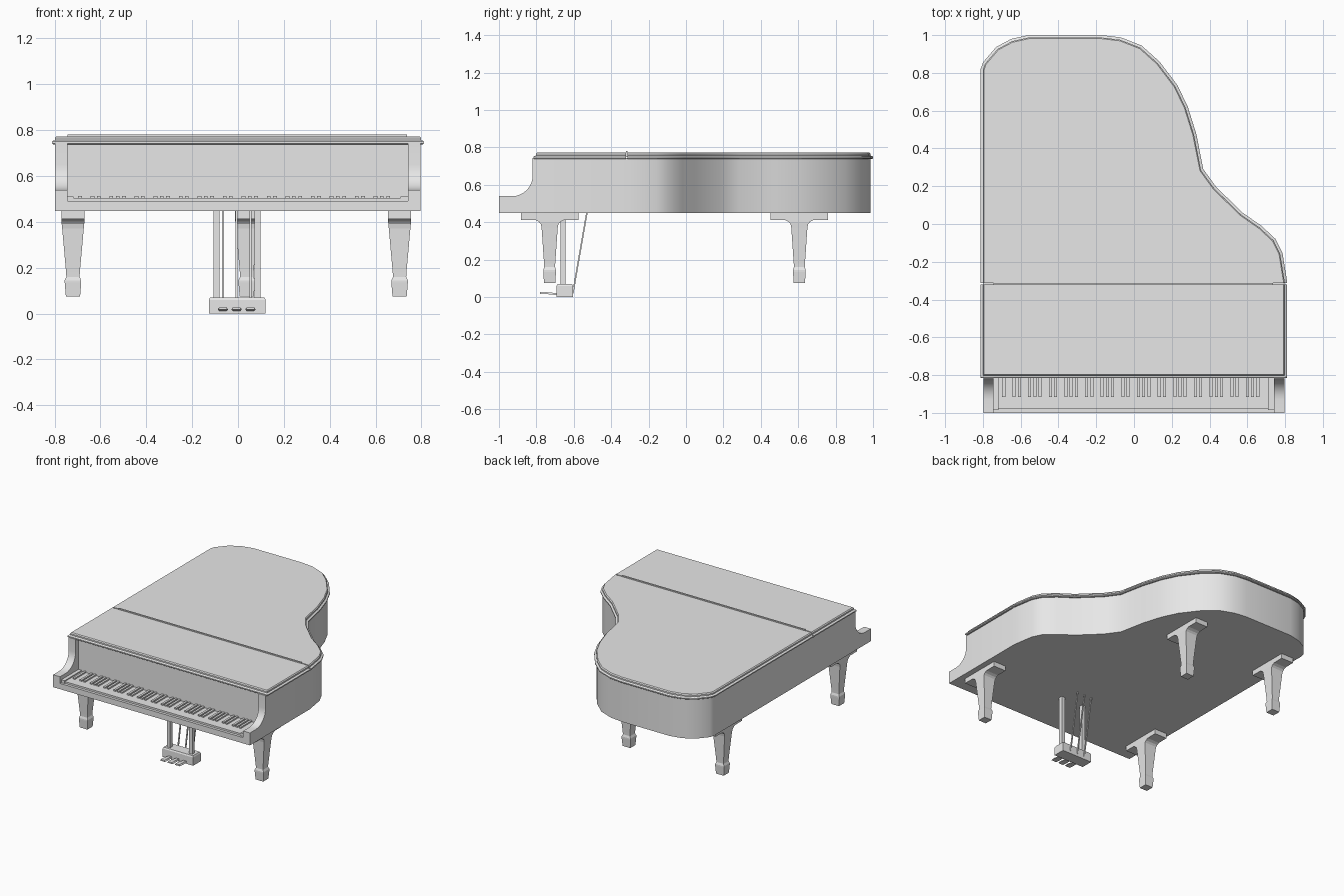
import bpy, bmesh
from math import sin, cos, pi
from mathutils import Vector

cube = bpy.data.objects.get("Cube")
if cube:
    bpy.data.objects.remove(cube)

grey = bpy.data.materials.new("light_grey")
grey.use_nodes = True
grey.diffuse_color = (0.8, 0.8, 0.8, 1)
grey.node_tree.nodes["Principled BSDF"].inputs["Base Color"].default_value = (0.8, 0.8, 0.8, 1)


def finish(name, bm):
    bmesh.ops.recalc_face_normals(bm, faces=bm.faces[:])
    mesh = bpy.data.meshes.new(name)
    bm.to_mesh(mesh)
    bm.free()
    mesh.materials.append(grey)
    obj = bpy.data.objects.new(name, mesh)
    bpy.context.collection.objects.link(obj)
    return obj


def add_loft(bm, rings):
    """Closed solid through rings of 3D points."""
    rows = [[bm.verts.new(p) for p in ring] for ring in rings]
    n = len(rows[0])
    for a, b in zip(rows, rows[1:]):
        for i in range(n):
            j = (i + 1) % n
            bm.faces.new((a[i], a[j], b[j], b[i]))
    bm.faces.new(rows[0][::-1])
    bm.faces.new(rows[-1])


def rect(x, y, z, hx, hy):
    return [(x - hx, y - hy, z), (x + hx, y - hy, z), (x + hx, y + hy, z), (x - hx, y + hy, z)]


def add_box(bm, x0, x1, y0, y1, z0, z1):
    x, y, hx, hy = (x0 + x1) / 2, (y0 + y1) / 2, (x1 - x0) / 2, (y1 - y0) / 2
    add_loft(bm, [rect(x, y, z0, hx, hy), rect(x, y, z1, hx, hy)])


def loft(name, rings):
    bm = bmesh.new()
    add_loft(bm, rings)
    return finish(name, bm)


def box(name, *size):
    bm = bmesh.new()
    add_box(bm, *size)
    return finish(name, bm)


def inset(points, d):
    """Move a clockwise outline inward by d with mitred corners."""
    out = []
    for i, p in enumerate(points):
        p = Vector(p)
        a = (p - Vector(points[i - 1])).normalized()
        b = (Vector(points[(i + 1) % len(points)]) - p).normalized()
        na, nb = Vector((a.y, -a.x)), Vector((b.y, -b.x))
        out.append(p + (na + nb) * d / (1 + na.dot(nb)))
    return out


# Lid outline, clockwise from the straight side
outline = [(-.812, -.815), (-.812, .82), (-.80, .855), (-.73, .937), (-.65, .98), (-.56, 1),
           (-.17, 1), (-.07, .988), (.04, .945), (.135, .86), (.23, .735), (.285, .62),
           (.33, .476), (.367, .29), (.435, .196), (.575, .06), (.675, -.01), (.75, -.08),
           (.786, -.153), (.811, -.307), (.811, -.815)]

# Curved case below the lid
FALL = -.785
case = [(p.x, max(p.y, FALL)) for p in inset(outline, .014)]
case[0], case[-1] = (case[0][0], FALL), (case[-1][0], FALL)
loft("case", [[(x, y, z) for x, y in case] for z in (.448, .744)])

# Lid in two leaves with a moulded edge
for name, cut, side in (("lid_rear", -.313, -1), ("lid_front", -.321, 1)):
    bm = bmesh.new()
    add_loft(bm, [[(p.x, p.y, z) for p in inset(outline, d)] for d, z in
                  ((.005, .738), (0, .742), (0, .750), (.005, .754), (.013, .756),
                   (.013, .766), (.019, .773))])
    bmesh.ops.bisect_plane(bm, geom=bm.verts[:] + bm.edges[:] + bm.faces[:],
                           plane_co=(0, cut, 0), plane_no=(0, side, 0), clear_outer=True)
    bmesh.ops.holes_fill(bm, edges=[e for e in bm.edges if e.is_boundary], sides=0)
    finish(name, bm)
box("lid_hinge", -.743, .737, -.322, -.312, .75, .781)

# Scrolled arms beside the keys
arm = [(FALL, .448), (-1, .448), (-1, .539), (-.93, .539)]
arm += [(-.93 + .11 * sin(t * pi / 16), .649 - .11 * cos(t * pi / 16)) for t in range(1, 9)]
arm += [(-.82, .744), (FALL, .744)]
for name, x0, x1 in (("right_arm", -.798, -.743), ("left_arm", .742, .797)):
    loft(name, [[(x, y, z) for y, z in arm] for x in (x0, x1)])

# Keyboard
box("key_bed", -.743, .742, -1, FALL, .448, .490)
KEY_L, KEY_R = -.717, .710
box("white_keys", KEY_L, KEY_R, -.98, FALL, .485, .503)
box("right_key_block", -.743, KEY_L, -.985, FALL, .485, .511)
box("left_key_block", KEY_R, .742, -.985, FALL, .485, .511)
bm = bmesh.new()
pitch = (KEY_R - KEY_L) / 52
for w in range(51):
    if w % 7 in (0, 2, 3, 5, 6):
        x = KEY_L + (w + 1) * pitch
        add_box(bm, x - .008, x + .008, -.915, FALL, .5, .513)
finish("black_keys", bm)

# Tapered legs with long top plates: half width, half depth, height
leg = [(.031, .030, .074), (.036, .034, .135), (.036, .034, .145), (.029, .029, .160),
       (.030, .030, .18), (.047, .043, .37), (.049, .047, .39), (.050, .057, .402),
       (.050, .075, .411), (.050, .153, .412), (.050, .153, .45)]
for name, x, y in (("front_right_leg", -.72, -.729), ("front_left_leg", .705, -.729),
                   ("rear_right_leg", -.72, .606), ("rear_left_leg", .038, .606)):
    loft(name, [rect(x, y, z, hx, hy) for hx, hy, z in leg])

# Pedal lyre
loft("pedal_box", [rect(-.003, -.648, z, h, h - .08) for h, z in
                   ((.124, 0), (.124, .06), (.119, .07))])
for name, x in (("right_post", -.093), ("left_post", .086)):
    box(name, x - .013, x + .013, -.671, -.643, .065, .45)
for name, x in (("right", -.066), ("middle", -.006), ("left", .054)):
    loft(name + "_brace_rod", [rect(x, -.605, .02, .004, .004), rect(x, -.53, .45, .004, .004)])
    loft(name + "_pedal", [[(x - h, y, z - .01), (x + h, y, z - .01),
                            (x + h * .7, y, z), (x - h * .7, y, z)]
                           for h, y, z in ((.021, -.78, .027), (.023, -.755, .027),
                                           (.014, -.685, .02))])

# Soft shading on curved walls, crisp edges elsewhere
bpy.ops.object.select_all(action='DESELECT')
for obj in bpy.context.scene.objects:
    if obj.type == 'MESH' and obj.name in ("case", "right_arm", "left_arm", "lid_rear"):
        obj.select_set(True)
        bpy.context.view_layer.objects.active = obj
bpy.ops.object.shade_smooth_by_angle(angle=.55)
